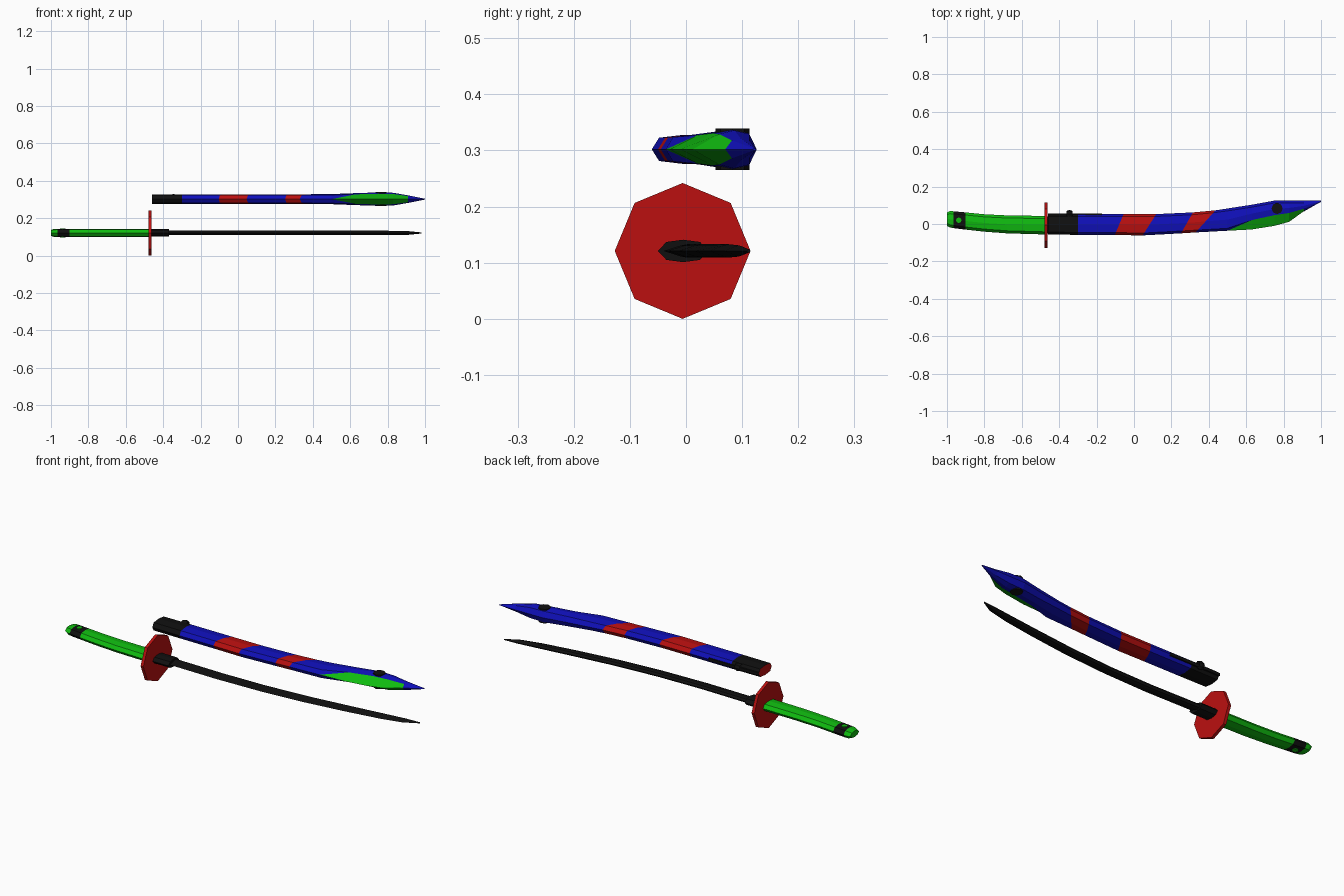
import bpy, bmesh, math
from mathutils import Matrix

cube = bpy.data.objects.get("Cube")
if cube:
    bpy.data.objects.remove(cube, do_unlink=True)


def material(name, color):
    m = bpy.data.materials.new(name)
    m.use_nodes = True
    m.diffuse_color = (*color, 1)
    m.node_tree.nodes["Principled BSDF"].inputs["Base Color"].default_value = (*color, 1)
    return m


MATS = [material("black", (.005, .005, .005)), material("green", (.005, .5, .005)),
        material("blue", (.005, .005, .5)), material("red", (.5, .005, .005))]
BLACK, GREEN, BLUE, RED = range(4)
SWORD_Z, SHEATH_Z = .121, .302


def finish(name, bm, color=None):
    bmesh.ops.recalc_face_normals(bm, faces=bm.faces)
    mesh = bpy.data.meshes.new(name)
    for m in MATS:
        mesh.materials.append(m)
    if color is not None:
        for f in bm.faces:
            f.material_index = color
    bm.to_mesh(mesh)
    bm.free()
    ob = bpy.data.objects.new(name, mesh)
    bpy.context.collection.objects.link(ob)
    return ob


def loft(name, z, rows, colors, caps, tip_facets=()):
    """Eight-sided body along x; row = x, edge y, back y, half height, edge bevel, back bevel, slant."""
    bm = bmesh.new()
    rings = []
    for x, lo, hi, h, a, b, slant in rows:
        p, q = lo + a, hi - b
        side = [(p, .8), ((p + q) / 2, 1), (q, .8)]
        pts = [(lo, 0)] + side + [(hi, 0)] + [(y, -k) for y, k in reversed(side)]
        rings.append([bm.verts.new((x + slant * y, y, z + k * h)) for y, k in pts])
    for s, (r0, r1) in enumerate(zip(rings, rings[1:])):
        for i in range(8):
            j = (i + 1) % 8
            edge_strip = i in (0, 7)
            if edge_strip and s in tip_facets:
                # split so the edge colour narrows to a point
                e, c = (i, j) if i == 0 else (j, i)
                bm.faces.new((r0[e], r1[e], r1[c])).material_index = GREEN
                bm.faces.new((r0[e], r1[c], r0[c])).material_index = colors[s]
            else:
                col = GREEN if edge_strip and tip_facets and s > tip_facets[0] \
                    and s < len(rows) - 2 else colors[s]
                bm.faces.new((r0[i], r0[j], r1[j], r1[i])).material_index = col
    bm.faces.new(rings[0]).material_index = caps[0]
    bm.faces.new(rings[-1]).material_index = caps[1]
    return finish(name, bm)


def disc(name, center, radius, depth, sides, color, axis="Z"):
    bm = bmesh.new()
    rot = Matrix.Rotation(math.pi / 2, 4, "Y") if axis == "X" else Matrix()
    bmesh.ops.create_cone(bm, cap_ends=True, segments=sides, radius1=radius, radius2=radius,
                          depth=depth, matrix=Matrix.Translation(center) @ rot)
    return finish(name, bm, color)


# Grip with dark pommel band
loft("grip", SWORD_Z, [
    (-1, -.01, .062, .016, .014, .014, 0),
    (-.985, -.018, .069, .021, .014, .014, 0),
    (-.965, -.022, .068, .022, .014, .014, 0),
    (-.9, -.03, .062, .022, .014, .014, 0),
    (-.8, -.041, .052, .022, .014, .014, 0),
    (-.68, -.05, .046, .022, .014, .014, 0),
    (-.47, -.056, .043, .022, .014, .014, 0)],
    [GREEN, GREEN, BLACK, GREEN, GREEN, GREEN], (GREEN, GREEN))
disc("grip_pin", (-.937, .02, SWORD_Z), .015, .05, 8, GREEN)

# Octagonal hand guard
disc("guard", (-.47, -.006, SWORD_Z), .121, .016, 8, RED, "X")

# Collar and curved blade
loft("blade_collar", SWORD_Z, [(x, -.05, .04, .02, .015, .015, 0) for x in (-.465, -.37)],
     [BLACK], (BLACK, BLACK))
loft("blade", SWORD_Z, [
    (-.38, -.036, .027, .012, .03, .008, 0),
    (-.1, -.04, .022, .012, .03, .008, 0),
    (.15, -.033, .027, .012, .03, .008, 0),
    (.4, -.014, .045, .012, .03, .008, 0),
    (.62, .014, .07, .012, .028, .008, 0),
    (.8, .042, .092, .012, .025, .008, 0),
    (.91, .068, .107, .01, .02, .007, 0),
    (.98, .108, .115, .003, .003, .002, 0)],
    [BLACK] * 7, (BLACK, BLACK))

# Scabbard with slanted bands and a widened tip
loft("scabbard", SHEATH_Z, [
    (-.46, -.056, .053, .026, .013, .013, 0),
    (-.3, -.058, .054, .026, .013, .013, 0),
    (-.078, -.059, .053, .026, .013, .013, .42),
    (.085, -.061, .053, .026, .013, .013, .64),
    (.28, -.05, .062, .026, .013, .013, .57),
    (.37, -.045, .073, .026, .013, .013, .9),
    (.5, -.036, .083, .027, .013, .013, 0),
    (.63, -.029, .103, .032, .05, .013, 0),
    (.75, -.01, .125, .036, .057, .013, 0),
    (.83, .012, .126, .034, .047, .013, 0),
    (.91, .07, .126, .02, .012, .013, 0),
    (1, .118, .126, .002, .003, .003, 0)],
    [BLACK, BLUE, RED, BLUE, RED] + [BLUE] * 6, (RED, BLUE), (6,))
disc("scabbard_stud", (.765, .083, SHEATH_Z), .03, .074, 8, BLACK)

# Cord bar and hanging loop on the back of the scabbard mouth
bm = bmesh.new()
bmesh.ops.create_cube(bm, size=1, matrix=Matrix.Translation((-.315, .049, SHEATH_Z))
                      @ Matrix.Diagonal((.29, .016, .014, 1)))
finish("cord_bar", bm, BLACK)
bpy.ops.mesh.primitive_torus_add(major_segments=8, minor_segments=4, major_radius=.017,
                                 minor_radius=.005, location=(-.345, .053, SHEATH_Z + .006),
                                 rotation=(0, math.pi / 2, 0))
loop = bpy.context.object
loop.name = "cord_loop"
loop.scale.z = 3
loop.data.materials.append(MATS[BLACK])
